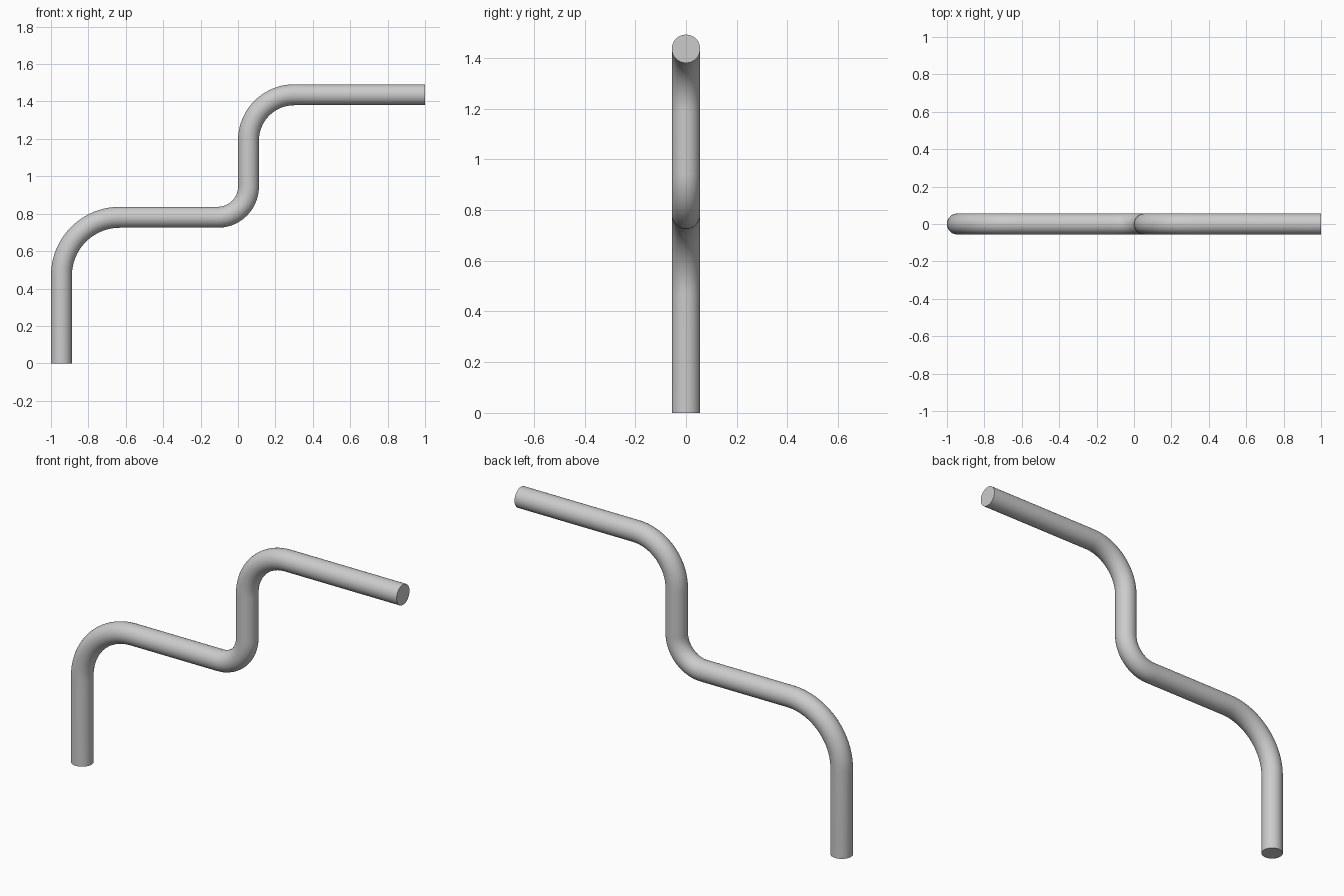
import bpy
from math import sin, cos, pi, radians
from mathutils import Vector

if "Cube" in bpy.data.objects:
    bpy.data.objects.remove(bpy.data.objects["Cube"])

R = 0.056          # pipe radius
BEND_STEPS = 20

# corner points of the centre line (x, z) with bend radius
start, end = (-0.944, 0.0), (1.0, 1.436)
corners = [((-0.944, 0.781), 0.312), ((0.056, 0.781), 0.164), ((0.056, 1.436), 0.245)]


def rounded_path():
    """Centre line with every right-angle corner replaced by an arc."""
    raw = [Vector(start)] + [Vector(c) for c, _ in corners] + [Vector(end)]
    path = [raw[0]]
    for i, (_, rad) in enumerate(corners, 1):
        a = (raw[i] - raw[i - 1]).normalized()
        b = (raw[i + 1] - raw[i]).normalized()
        centre = raw[i] - a * rad + b * rad
        for k in range(BEND_STEPS + 1):
            t = pi / 2 * k / BEND_STEPS
            path.append(centre - b * rad * cos(t) + a * rad * sin(t))
    path.append(raw[-1])
    return path


# bent pipe swept along the path, with closed ends
pts = rounded_path()
curve = bpy.data.curves.new("bent_pipe", 'CURVE')
curve.dimensions = '3D'
curve.bevel_depth = R
curve.bevel_resolution = 14
curve.use_fill_caps = True
spline = curve.splines.new('POLY')
spline.points.add(len(pts) - 1)
for p, v in zip(spline.points, pts):
    p.co = (v.x, 0, v.y, 1)

pipe = bpy.data.objects.new("bent_pipe", curve)
bpy.context.collection.objects.link(pipe)
bpy.context.view_layer.objects.active = pipe
pipe.select_set(True)
bpy.ops.object.convert(target='MESH')
bpy.ops.object.shade_smooth_by_angle(angle=radians(35))
